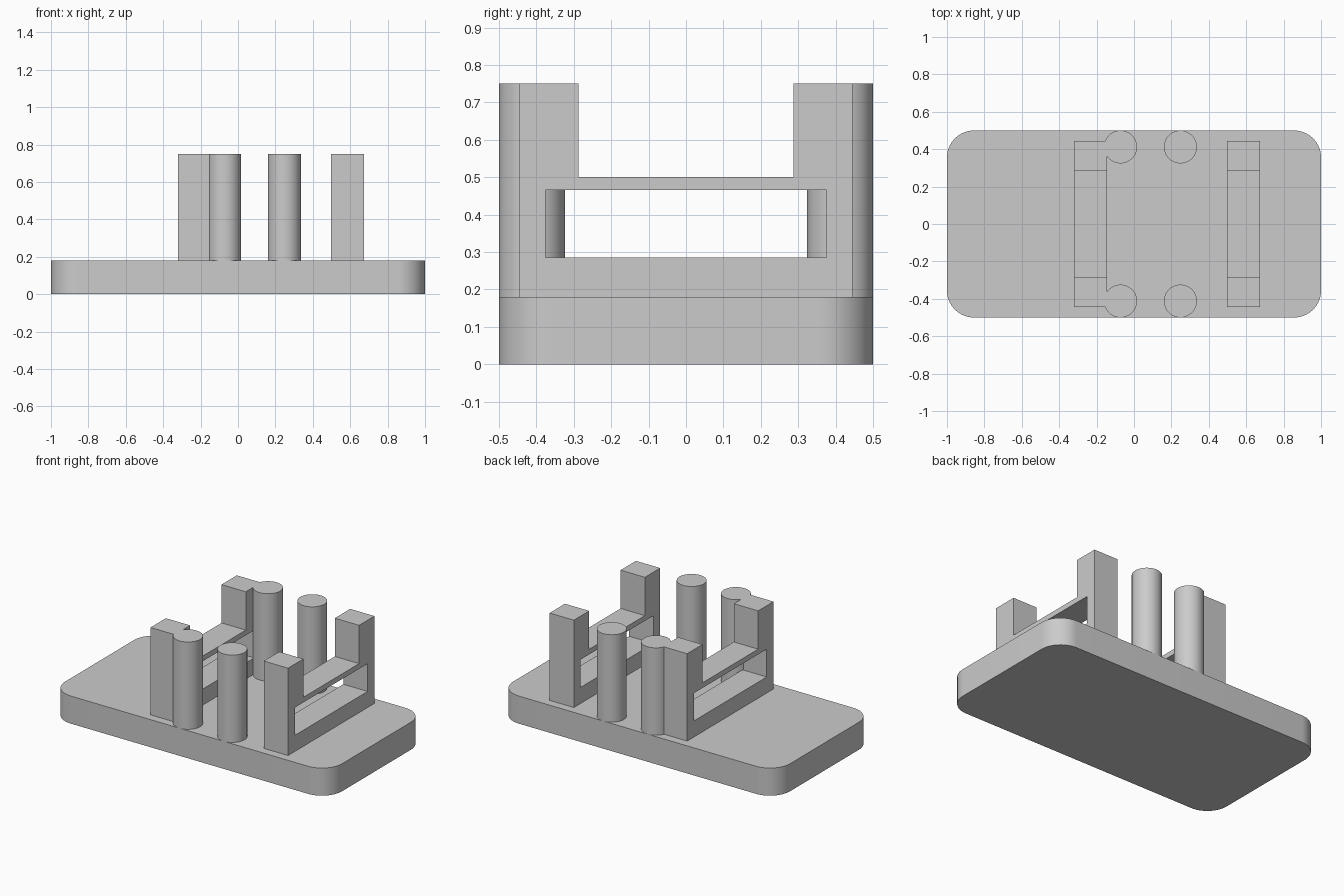
import bpy
import bmesh
import math

cube = bpy.data.objects.get("Cube")
if cube:
    bpy.data.objects.remove(cube, do_unlink=True)

grey = bpy.data.materials.new("plain grey")
grey.use_nodes = True
colour = (0.6, 0.6, 0.6, 1.0)
grey.diffuse_color = colour
grey.node_tree.nodes["Principled BSDF"].inputs["Base Color"].default_value = colour

BASE_TOP, TOP = 0.18, 0.75
POST_R, POST_Y = 0.088, 0.412


def extruded(name, outline, offset):
    """Solid made by extruding a closed outline along an offset."""
    bm = bmesh.new()
    face = bm.faces.new([bm.verts.new(p) for p in outline])
    out = bmesh.ops.extrude_face_region(bm, geom=[face])
    moved = [v for v in out["geom"] if isinstance(v, bmesh.types.BMVert)]
    bmesh.ops.translate(bm, verts=moved, vec=offset)
    bmesh.ops.recalc_face_normals(bm, faces=bm.faces)
    mesh = bpy.data.meshes.new(name)
    bm.to_mesh(mesh)
    bm.free()
    mesh.materials.append(grey)
    obj = bpy.data.objects.new(name, mesh)
    bpy.context.collection.objects.link(obj)
    return obj


def select(obj):
    bpy.ops.object.select_all(action="DESELECT")
    obj.select_set(True)
    bpy.context.view_layer.objects.active = obj


def smooth(obj):
    select(obj)
    bpy.ops.object.shade_smooth_by_angle(angle=math.radians(30))


def boolean(obj, other, operation):
    """Apply a boolean and discard the helper."""
    mod = obj.modifiers.new("cut", "BOOLEAN")
    mod.object, mod.operation, mod.solver = other, operation, "EXACT"
    select(obj)
    bpy.ops.object.modifier_apply(modifier=mod.name)
    bpy.data.objects.remove(other, do_unlink=True)


def post(name, x, y):
    ring = [(x + POST_R * math.cos(a), y + POST_R * math.sin(a), BASE_TOP)
            for a in (math.tau * i / 64 for i in range(64))]
    return extruded(name, ring, (0, 0, TOP - BASE_TOP))


# Base plate with rounded corners
R = 0.145
outline = []
for k, (sx, sy) in enumerate([(1, 1), (-1, 1), (-1, -1), (1, -1)]):
    for i in range(17):
        a = math.pi / 2 * (k + i / 16)
        outline.append((sx * (1 - R) + R * math.cos(a),
                        sy * (0.5 - R) + R * math.sin(a), 0))
smooth(extruded("base_plate", outline, (0, 0, BASE_TOP)))

# Upright frames: U-shaped profile with a rectangular window
W, H, RAIL = 0.445, 0.287, 0.5
u_shape = [(-W, BASE_TOP), (W, BASE_TOP), (W, TOP), (H, TOP),
           (H, RAIL), (-H, RAIL), (-H, TOP), (-W, TOP)]
window = [(-0.375, 0.285), (0.375, 0.285), (0.375, 0.466), (-0.375, 0.466)]
frames = {}
for side, x0 in (("right", -0.32), ("left", 0.498)):
    frame = extruded(side + "_frame", [(x0, y, z) for y, z in u_shape], (0.175, 0, 0))
    hole = extruded("window_cutter", [(x0 - 0.1, y, z) for y, z in window], (0.4, 0, 0))
    hole.hide_render = True
    boolean(frame, hole, "DIFFERENCE")
    frames[side] = frame

# Round posts: the right pair merges into the right frame, the left pair stands free
for end, s in (("front", -1), ("back", 1)):
    boolean(frames["right"], post("merged_post", -0.072, s * POST_Y), "UNION")
    smooth(post(end + "_post", 0.248, s * POST_Y))
smooth(frames["right"])
